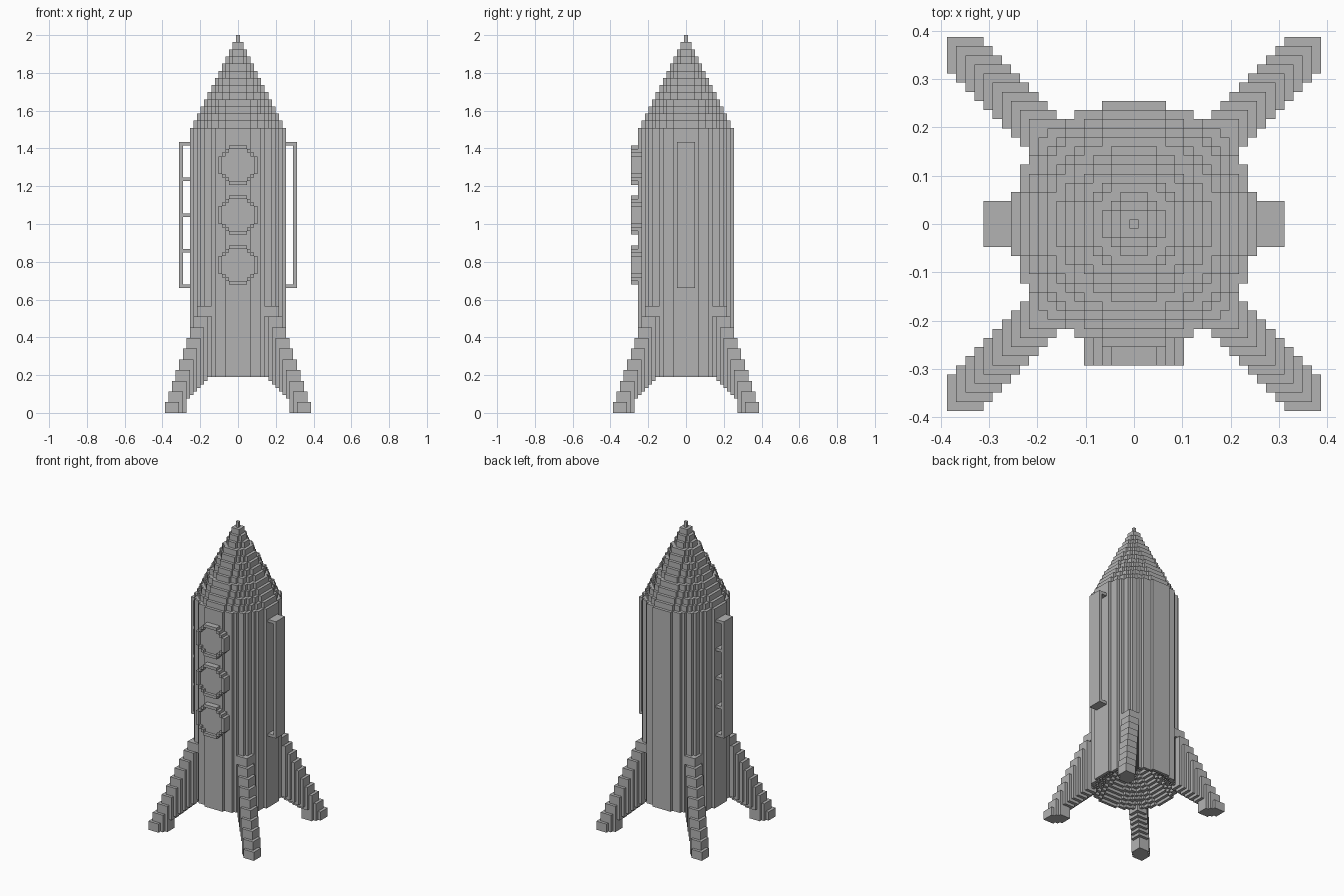
import bpy
import bmesh
from math import radians
from mathutils import Vector

cube = bpy.data.objects.get("Cube")
if cube:
    bpy.data.objects.remove(cube, do_unlink=True)

UNIT = 2 / 106          # edge length of one block
HULL_BASE, HULL_TOP, TIP = 10, 80, 106

grey = bpy.data.materials.new("plain grey")
grey.use_nodes = True
grey.diffuse_color = (0.45, 0.45, 0.45, 1)
grey.node_tree.nodes["Principled BSDF"].inputs["Base Color"].default_value = grey.diffuse_color


def disc(radius):
    """Block columns that fill a circle around the origin."""
    n = int(radius)
    return {(a, b) for a in range(-n, n + 1) for b in range(-n, n + 1)
            if a * a + b * b <= radius * radius}


def build(name, cells):
    """Skin a set of blocks with outer faces only, then merge flat areas."""
    bm = bmesh.new()
    verts = {}

    def corner(p):
        if p not in verts:
            x, y, z = p
            verts[p] = bm.verts.new(Vector((x - 0.5, y - 0.5, z)) * UNIT)
        return verts[p]

    for cell in cells:
        for axis in range(3):
            u, v = (axis + 1) % 3, (axis + 2) % 3
            for side in (0, 1):
                beside = list(cell)
                beside[axis] += 2 * side - 1
                if tuple(beside) in cells:
                    continue
                loop = []
                for du, dv in ((0, 0), (1, 0), (1, 1), (0, 1)):
                    p = list(cell)
                    p[axis] += side
                    p[u] += du
                    p[v] += dv
                    loop.append(corner(tuple(p)))
                bm.faces.new(loop if side else loop[::-1])
    bmesh.ops.dissolve_limit(bm, angle_limit=radians(1),
                             verts=bm.verts[:], edges=bm.edges[:])
    mesh = bpy.data.meshes.new(name)
    bm.to_mesh(mesh)
    bm.free()
    mesh.materials.append(grey)
    obj = bpy.data.objects.new(name, mesh)
    bpy.context.collection.objects.link(obj)
    return obj


# Hull with a stepped hollow underneath
hull = set()
for z in range(HULL_BASE, HULL_TOP):
    hollow = 12.5 - (z - HULL_BASE)
    layer = disc(13.5) - (disc(hollow) if hollow > 0 else set())
    hull |= {(x, y, z) for x, y in layer}
build("hull", hull)

# Nose cone, one block narrower every two layers
nose = set()
for z in range(HULL_TOP, TIP):
    nose |= {(x, y, z) for x, y in disc(0.5 + (TIP - 1 - z) // 2)}
build("nose_cone", nose)

# Round portholes with a raised rim
for label, middle in (("lower", 41), ("middle", 55), ("upper", 69)):
    plate, rim = disc(5.5), disc(5.5) - disc(4.5)
    cells = {(x, y, middle + h) for x, h in plate for y in (-13, -14)}
    cells |= {(x, -15, middle + h) for x, h in rim}
    build(label + "_porthole", cells)

# Side rails: the right one has extra rungs
for label, sign, step in (("left", 1, 40), ("right", -1, 10)):
    cells = {(sign * 16, y, z) for y in range(-2, 3) for z in range(35, 76)}
    cells |= {(sign * x, y, z) for x in (14, 15) for y in range(-2, 3)
              for z in range(35, 76, step)}
    build(label + "_rail", cells)

# Four diagonal stepped legs
leg = set()
for z in range(30):
    outer = 17 - z // 3
    inner = min(outer, max(9, 15 - max(0, z - 3)))
    for a in range(inner, outer + 1):
        leg |= {(a + i, a + j, z) for i in range(4) for j in range(4)}
for front, sy in (("front", -1), ("back", 1)):
    for side, sx in (("left", 1), ("right", -1)):
        build(f"{front}_{side}_leg", {(sx * x, sy * y, z) for x, y, z in leg})
